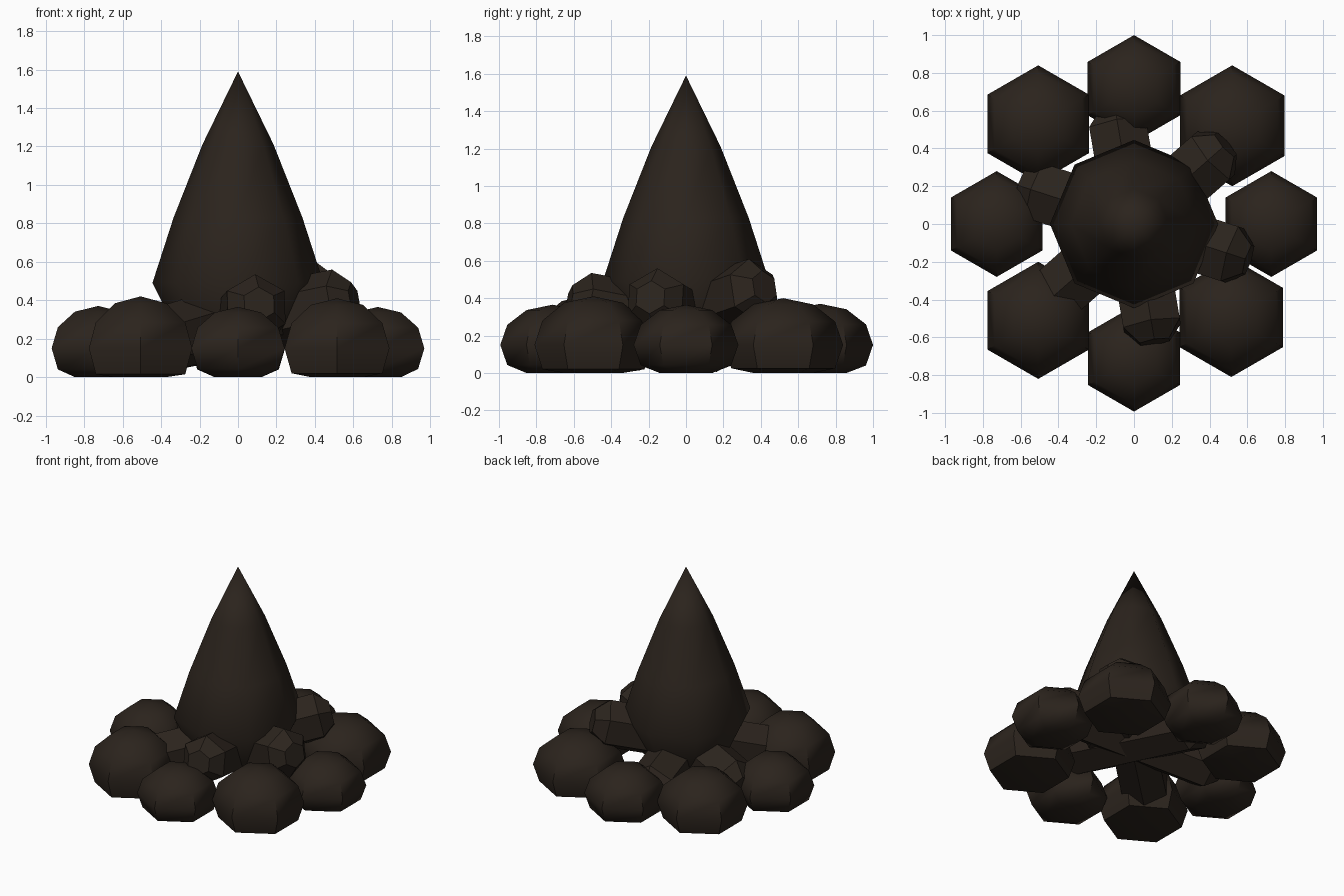
import bpy, bmesh, math
from mathutils import Vector, Matrix

if "Cube" in bpy.data.objects:
    bpy.data.objects.remove(bpy.data.objects["Cube"])

mat = bpy.data.materials.new("charred_brown")
mat.diffuse_color = (0.024, 0.017, 0.012, 1)
mat.use_nodes = True
mat.node_tree.nodes["Principled BSDF"].inputs["Base Color"].default_value = mat.diffuse_color


def lathe(name, profile, sides, matrix, start=0.0, angle=None):
    """Revolve (radius, height) points around z; zero radius makes a pole."""
    bm = bmesh.new()
    rings = []
    for r, z in profile:
        if r < 1e-6:
            rings.append([bm.verts.new((0, 0, z))])
        else:
            rings.append([bm.verts.new((r * math.cos(start + math.tau * i / sides),
                                        r * math.sin(start + math.tau * i / sides), z))
                          for i in range(sides)])
    for a, b in zip(rings, rings[1:]):
        for i in range(sides):
            j = (i + 1) % sides
            if len(b) == 1:
                bm.faces.new((a[i], a[j], b[0]))
            else:
                bm.faces.new((a[i], a[j], b[j], b[i]))
    # close open ends
    bm.faces.new(rings[0][::-1])
    if len(rings[-1]) > 1:
        bm.faces.new(rings[-1])
    bm.transform(matrix)
    # everything rests on the ground
    for v in bm.verts:
        v.co.z = max(v.co.z, 0)
    bmesh.ops.recalc_face_normals(bm, faces=bm.faces)
    mesh = bpy.data.meshes.new(name)
    bm.to_mesh(mesh)
    bm.free()
    mesh.materials.append(mat)
    obj = bpy.data.objects.new(name, mesh)
    bpy.context.collection.objects.link(obj)
    if angle:
        bpy.ops.object.select_all(action='DESELECT')
        obj.select_set(True)
        bpy.context.view_layer.objects.active = obj
        bpy.ops.object.shade_smooth_by_angle(angle=math.radians(angle))
    return obj


# Ring of stones: six-sided balls flattened against the ground (x, y, radius, half height)
stones = [(0.727, 0, 0.28, 0.215), (0.52, 0.52, 0.32, 0.25),
          (0, 0.717, 0.283, 0.22), (-0.507, 0.53, 0.31, 0.245),
          (-0.727, 0, 0.28, 0.22), (-0.507, -0.51, 0.31, 0.27),
          (0, -0.713, 0.28, 0.215), (0.515, -0.495, 0.315, 0.26)]
for n, (x, y, r, h) in enumerate(stones, 1):
    ball = [(r * math.cos(math.radians(a)), h * math.sin(math.radians(a)))
            for a in (-60, -30, 0, 30, 60)] + [(0, h)]
    lathe(f"stone_{n}", ball, 6, Matrix.Translation((x, y, 0.15)), math.pi / 6, 50)

# Three crossed logs with chamfered ends, each tilted up at one end
logs = [((-0.47, -0.42, 0.17), (0.485, 0.42, 0.46)),
        ((-0.60, 0.20, 0.16), (0.605, -0.19, 0.405)),
        ((-0.10, 0.61, 0.14), (0.11, -0.625, 0.38))]
for n, (low, high) in enumerate(logs, 1):
    a, b = Vector(low), Vector(high)
    axis = b - a
    half = axis.length / 2
    side = axis.cross(Vector((0, 0, 1))).normalized()
    up = side.cross(axis).normalized()
    rot = Matrix((side, up, axis.normalized())).transposed().to_4x4()
    profile = [(0.09, -half), (0.175, -half + 0.09), (0.175, half - 0.09), (0.09, half)]
    lathe(f"log_{n}", profile, 6, Matrix.Translation((a + b) / 2) @ rot, math.pi / 2)

# Pointed flame
lathe("flame", [(0.31, 0.22), (0.445, 0.49), (0.335, 0.83), (0.185, 1.21), (0, 1.59)],
      8, Matrix.Identity(4), 0, 50)
